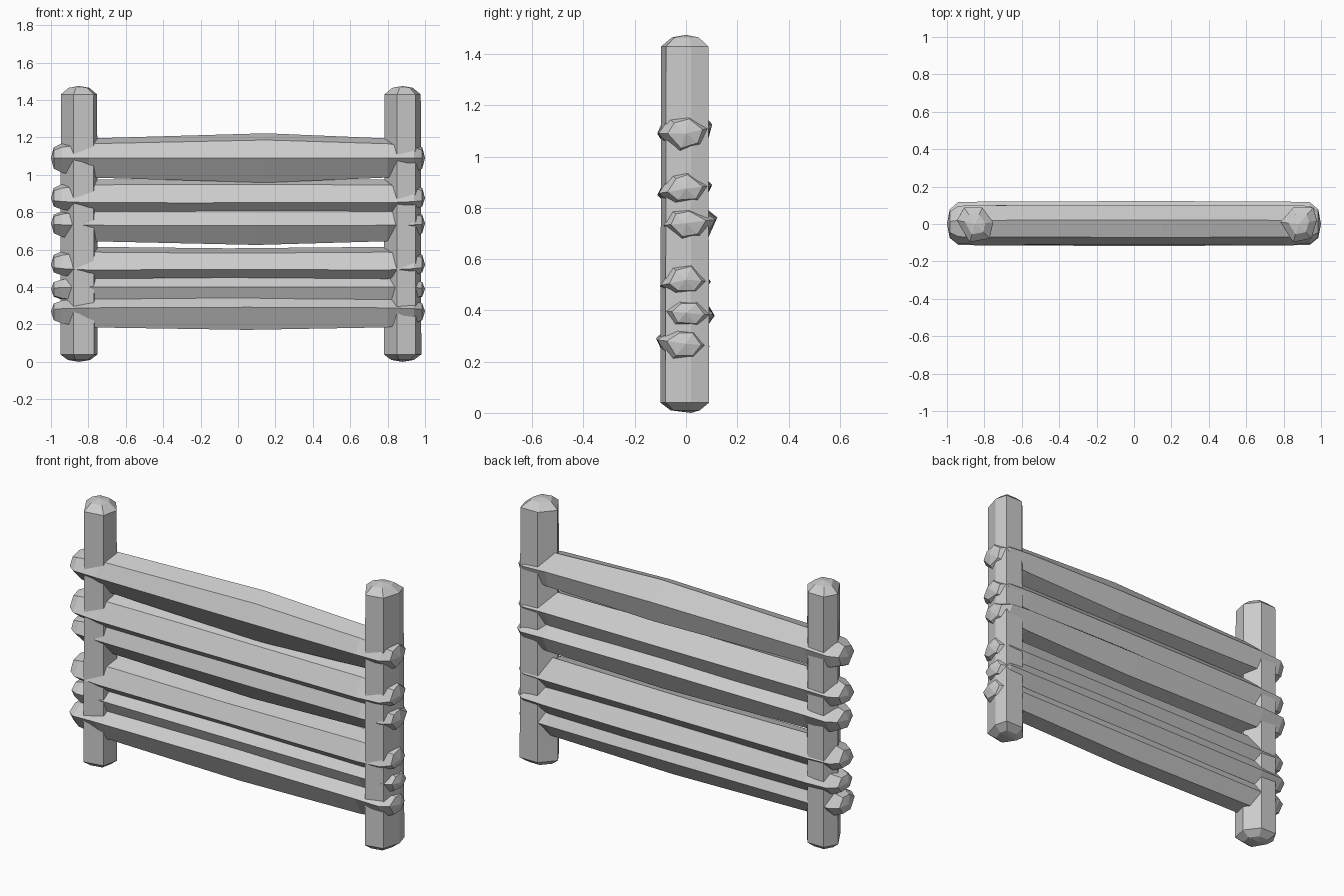
import bpy
import bmesh

cube = bpy.data.objects.get("Cube")
if cube:
    bpy.data.objects.remove(cube, do_unlink=True)

grey = bpy.data.materials.new("weathered_grey")
grey.use_nodes = True
colour = (0.6, 0.6, 0.6, 1)
grey.diffuse_color = colour
grey.node_tree.nodes["Principled BSDF"].inputs["Base Color"].default_value = colour


def loft(name, rings, tips):
    """Skin a row of rings and close both ends with a fan to a tip."""
    bm = bmesh.new()
    loops = [[bm.verts.new(p) for p in ring] for ring in rings]
    n = len(loops[0])
    for a, b in zip(loops, loops[1:]):
        for i in range(n):
            j = (i + 1) % n
            bm.faces.new((a[i], a[j], b[j], b[i]))
    for loop, tip in ((loops[0], tips[0]), (loops[-1], tips[1])):
        t = bm.verts.new(tip)
        for i in range(n):
            bm.faces.new((loop[i], loop[(i + 1) % n], t))
    bmesh.ops.recalc_face_normals(bm, faces=bm.faces)
    mesh = bpy.data.meshes.new(name)
    bm.to_mesh(mesh)
    bm.free()
    mesh.materials.append(grey)
    obj = bpy.data.objects.new(name, mesh)
    bpy.context.collection.objects.link(obj)


def post(name, cx, outline):
    """Upright six-sided post with chamfered ends."""
    levels = ((0.01, 0.6), (0.04, 1), (1.43, 0.97), (1.465, 0.55))
    rings = [[(cx + x * s, y * s, z) for x, y in outline] for z, s in levels]
    loft(name, rings, ((cx, 0.02, 0), (cx, 0, 1.475)))


def rail(name, zc, section, bulge, bulge_x):
    """Horizontal log: (y, z) section, swelling mid-span, narrowing past the posts."""
    # x, y scale, z scale
    stations = ((-0.985, 0.65, 0.52), (-0.94, 0.97, 0.72), (-0.8, 1, 0.95),
                (bulge_x, 1.02, bulge), (0.8, 1, 0.95), (0.94, 0.97, 0.72),
                (0.985, 0.65, 0.52))
    rings = [[(x, y * sy, zc + (z - zc) * sz) for y, z in section]
             for x, sy, sz in stations]
    loft(name, rings, ((-1, 0, zc), (1, 0, zc)))


post("right_post", -0.85, ((-0.1, 0.02), (-0.06, 0.09), (0.04, 0.09),
                           (0.1, 0.01), (0.08, -0.08), (-0.03, -0.1)))
post("left_post", 0.88, ((-0.1, 0.01), (-0.03, 0.09), (0.08, 0.09),
                         (0.1, 0.02), (0.07, -0.08), (-0.03, -0.1)))

# Rails from top to bottom
rail("rail_1", 1.09, ((-0.11, 1.09), (-0.07, 1.17), (0.02, 1.2),
                      (0.1, 1.12), (0.07, 1.02), (-0.03, 0.98)), 1.2, 0.15)
rail("rail_2", 0.875, ((-0.11, 0.85), (-0.06, 0.95), (0.01, 0.98),
                       (0.1, 0.89), (0.06, 0.8), (-0.05, 0.79)), 0.98, -0.3)
rail("rail_3", 0.74, ((-0.09, 0.73), (-0.06, 0.81), (0.02, 0.83),
                      (0.12, 0.76), (0.07, 0.66), (-0.02, 0.64)), 1.15, 0.1)
rail("rail_4", 0.52, ((-0.1, 0.49), (-0.06, 0.59), (0.03, 0.62),
                      (0.095, 0.51), (0.05, 0.44), (-0.05, 0.44)), 0.87, -0.05)
rail("rail_5", 0.39, ((-0.085, 0.4), (-0.03, 0.46), (0.06, 0.46),
                      (0.11, 0.38), (0.06, 0.31), (-0.05, 0.32)), 1.05, 0.3)
rail("rail_6", 0.27, ((-0.115, 0.29), (-0.04, 0.35), (0.04, 0.35),
                      (0.09, 0.26), (0.04, 0.18), (-0.06, 0.18)), 1.1, 0.05)
